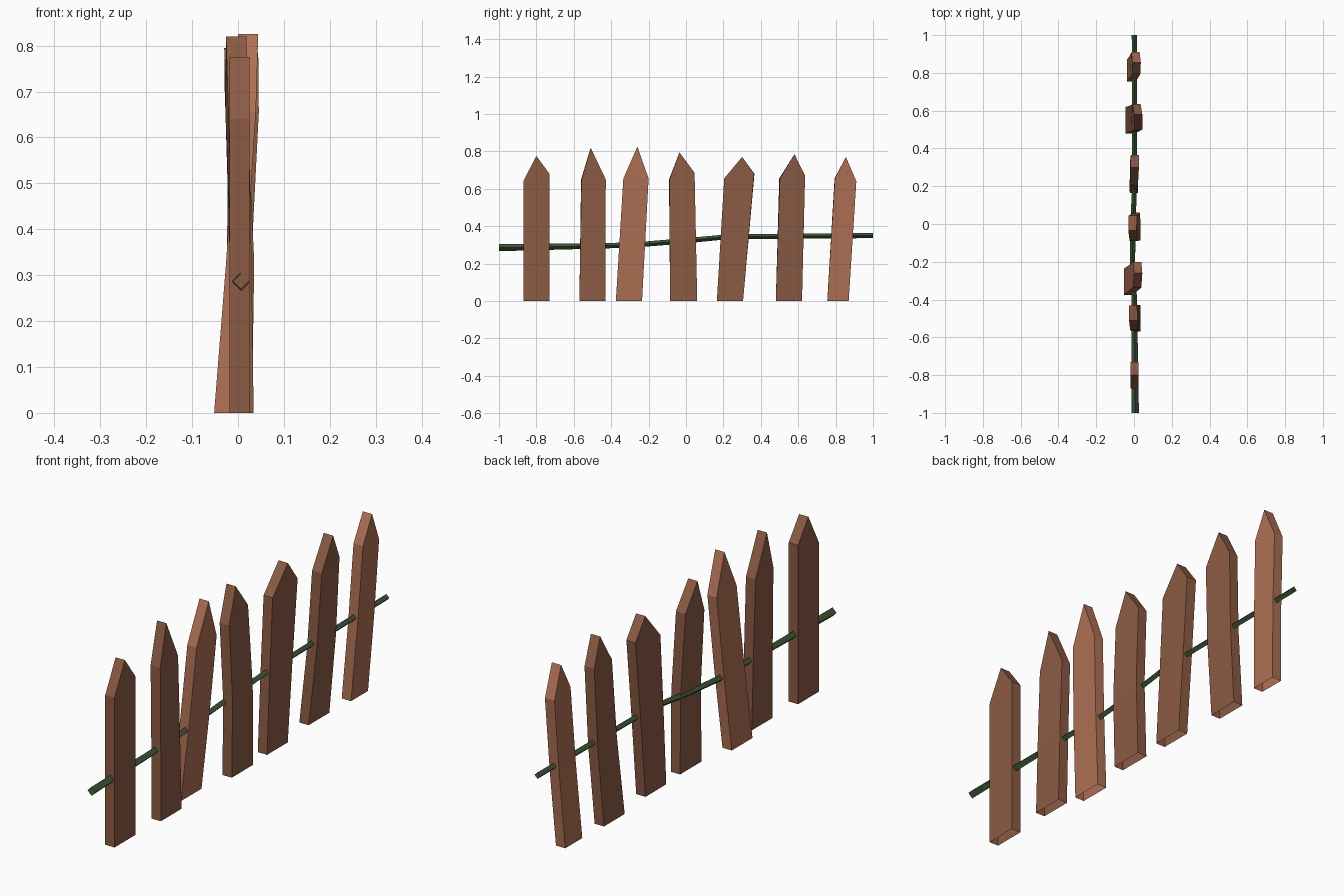
import bpy, bmesh, math
from mathutils import Vector

if "Cube" in bpy.data.objects:
    bpy.data.objects.remove(bpy.data.objects["Cube"])


def material(name, color):
    m = bpy.data.materials.new(name)
    m.diffuse_color = (*color, 1)
    m.use_nodes = True
    m.node_tree.nodes["Principled BSDF"].inputs["Base Color"].default_value = m.diffuse_color
    return m


dark_wood = material("dark_wood", (0.26, 0.105, 0.058))
light_wood = material("light_wood", (0.43, 0.165, 0.09))
green = material("green", (0.045, 0.09, 0.037))


def finish(name, bm, mat):
    bmesh.ops.recalc_face_normals(bm, faces=bm.faces)
    me = bpy.data.meshes.new(name)
    bm.to_mesh(me)
    bm.free()
    me.materials.append(mat)
    ob = bpy.data.objects.new(name, me)
    bpy.context.collection.objects.link(ob)


def bridge(bm, a, b):
    n = len(a)
    for i in range(n):
        bm.faces.new((a[i], a[(i + 1) % n], b[(i + 1) % n], b[i]))


def picket(name, bottom, left, right, tip, xs, twist, mat, half=0.022):
    """Hollow board with a bend at mid height, a pointed top and an open foot."""
    bm = bmesh.new()

    def ring(l, r, x, angle=0):
        c = (l[0] + r[0]) / 2
        out = []
        for p, s in ((l, -1), (r, -1), (r, 1), (l, 1)):
            dy, dx = p[0] - c, s * half
            out.append(bm.verts.new((x + dx * math.cos(angle) - dy * math.sin(angle),
                                     c + dy * math.cos(angle) + dx * math.sin(angle), p[1])))
        return out

    b0, b1 = (bottom[0], 0), (bottom[1], 0)
    m0 = Vector(b0).lerp(Vector(left), 0.5)
    m1 = Vector(b1).lerp(Vector(right), 0.5)
    foot = ring(b0, b1, xs[0])
    mid = ring(m0, m1, xs[1], twist / 2)
    top = ring(left, right, xs[2], twist)
    bridge(bm, foot, mid)
    bridge(bm, mid, top)
    # pointed top
    t0 = bm.verts.new((xs[3] - half, tip[0], tip[1]))
    t1 = bm.verts.new((xs[3] + half, tip[0], tip[1]))
    bm.faces.new((top[0], top[1], t0))
    bm.faces.new((top[2], top[3], t1))
    bm.faces.new((top[1], top[2], t1, t0))
    bm.faces.new((top[3], top[0], t0, t1))
    finish(name, bm, mat)


# bottom y range, left shoulder, right shoulder, tip, x at foot/mid/shoulder/tip, twist
pickets = [
    ((-.87, -.73), (-.87, .64), (-.73, .68), (-.80, .775), (.003, .003, .003, .003), 0, dark_wood),
    ((-.57, -.43), (-.56, .65), (-.43, .65), (-.51, .82), (.012, .006, -.002, -.004), .05, dark_wood),
    ((-.375, -.235), (-.335, .655), (-.20, .655), (-.26, .825), (-.03, -.004, .017, .022), 0, light_wood),
    ((-.085, .06), (-.09, .65), (.045, .685), (-.035, .795), (.008, .012, -.004, -.008), .04, dark_wood),
    ((.165, .305), (.205, .655), (.365, .68), (.30, .77), (0, 0, .002, .004), -.04, dark_wood),
    ((.48, .62), (.50, .655), (.635, .67), (.58, .785), (-.024, .004, .018, .022), .08, dark_wood),
    ((.755, .87), (.795, .655), (.91, .64), (.855, .77), (-.016, 0, .01, .014), .04, light_wood),
]
for i, p in enumerate(pickets):
    picket(f"picket_{i + 1}", *p)

# diamond-section rail with open ends: y, x, z, radius
bm = bmesh.new()
prev = None
for y, x, z, r in ((-1, .007, .285, .019), (-.4, .002, .296, .014), (-.22, -.008, .304, .014),
                   (.0, -.006, .322, .014), (.22, .004, .343, .013), (1, .002, .35, .014)):
    cur = [bm.verts.new((x + r * math.cos(a * math.pi / 2), y, z + r * math.sin(a * math.pi / 2)))
           for a in range(4)]
    if prev:
        bridge(bm, prev, cur)
    prev = cur
finish("rail", bm, green)
